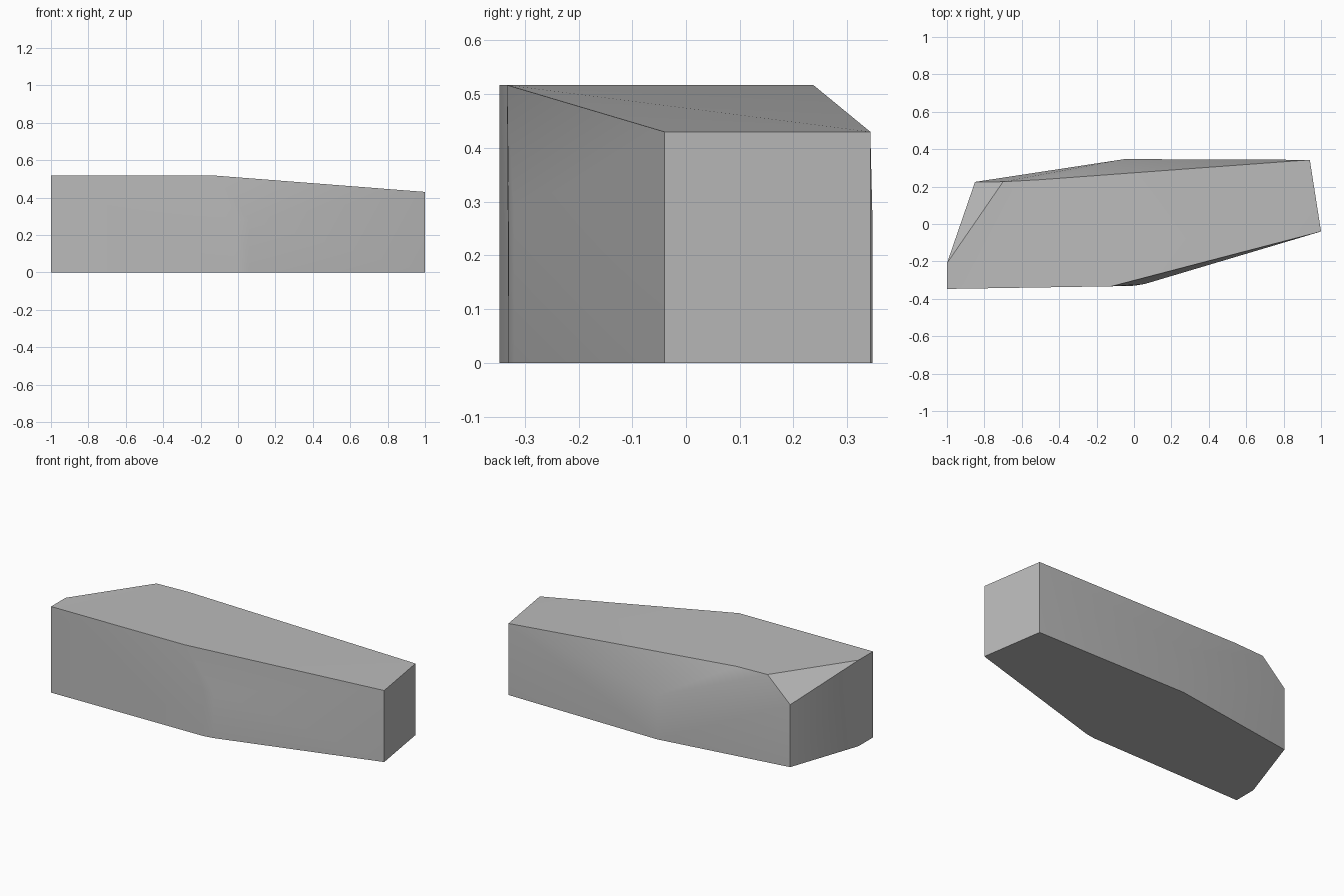
import bpy, bmesh, math

cube = bpy.data.objects.get("Cube")
if cube:
    bpy.data.objects.remove(cube, do_unlink=True)

# Plain stone grey
grey = bpy.data.materials.new("stone_grey")
grey.use_nodes = True
color = (0.5, 0.5, 0.5, 1)
grey.diffuse_color = color
bsdf = next(n for n in grey.node_tree.nodes if n.type == 'BSDF_PRINCIPLED')
bsdf.inputs["Base Color"].default_value = color
bsdf.inputs["Roughness"].default_value = 0.9

TOP, END = 0.517, 0.43

# Wall corners: plan position and the height where each vertical edge stops
walls = [
    (-1, -0.347, TOP), (0.0, -0.33, 0.28), (0.06, -0.32, 0.28),
    (1, -0.04, END), (0.94, 0.343, END), (-0.05, 0.347, 0.265),
    (-0.85, 0.225, 0.375), (-1, -0.21, TOP),
]
# Extra corners of the flat part of the top
crown = [(-0.12, -0.333), (-0.5, 0.237), (-0.7, 0.226)]

# Chipped stone: convex solid around the corners
bm = bmesh.new()
for x, y, h in walls:
    bm.verts.new((x, y, 0))
    bm.verts.new((x, y, h))
for x, y in crown:
    bm.verts.new((x, y, TOP))
hull = bmesh.ops.convex_hull(bm, input=bm.verts[:])
loose = [v for v in bm.verts if not v.link_faces]
bmesh.ops.delete(bm, geom=loose, context='VERTS')
bmesh.ops.dissolve_limit(bm, angle_limit=math.radians(0.5),
                         verts=bm.verts[:], edges=bm.edges[:])
bmesh.ops.recalc_face_normals(bm, faces=bm.faces[:])

mesh = bpy.data.meshes.new("stone_block")
bm.to_mesh(mesh)
bm.free()
mesh.materials.append(grey)
stone = bpy.data.objects.new("stone_block", mesh)
bpy.context.collection.objects.link(stone)

# Soft shading over shallow bends, crisp main edges
bpy.ops.object.select_all(action='DESELECT')
stone.select_set(True)
bpy.context.view_layer.objects.active = stone
bpy.ops.object.shade_smooth_by_angle(angle=math.radians(30))
